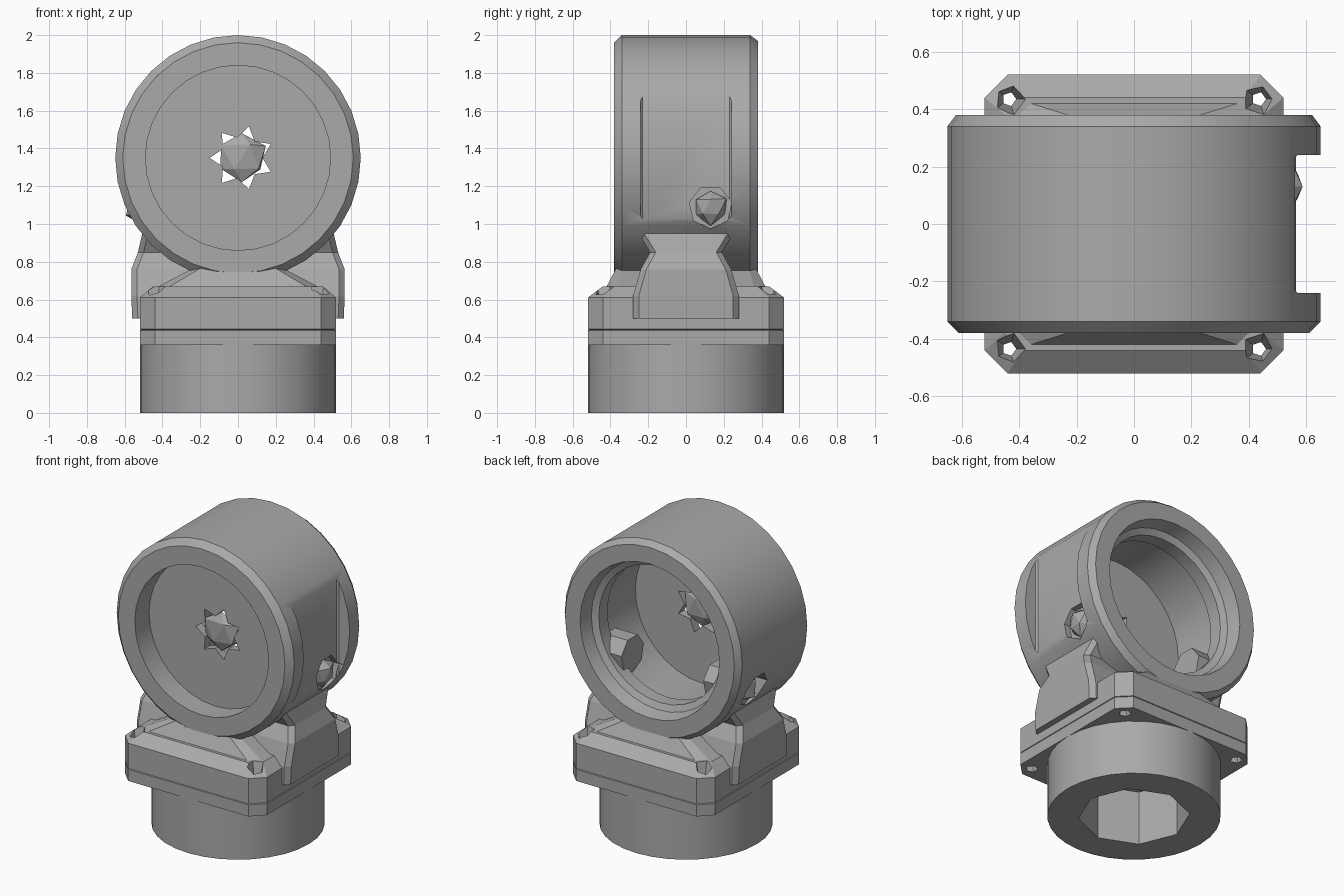
import bpy, bmesh, math, random
from mathutils import Vector, Matrix

random.seed(4)
old = bpy.data.objects.get("Cube")
if old:
    bpy.data.objects.remove(old)

grey = bpy.data.materials.new("plain_grey")
grey.use_nodes = True
GREY = (0.4, 0.4, 0.4, 1)
grey.diffuse_color = GREY
grey.node_tree.nodes["Principled BSDF"].inputs["Base Color"].default_value = GREY

RING_Z = 1.35
TURN = {"x": Matrix.Rotation(math.pi / 2, 4, "Y"),
        "y": Matrix.Rotation(-math.pi / 2, 4, "X"),
        "z": Matrix.Identity(4)}


def finish(bm, name):
    bmesh.ops.recalc_face_normals(bm, faces=bm.faces)
    mesh = bpy.data.meshes.new(name)
    bm.to_mesh(mesh)
    bm.free()
    mesh.materials.append(grey)
    obj = bpy.data.objects.new(name, mesh)
    bpy.context.collection.objects.link(obj)
    return obj


def bridge_rings(bm, rings, closed):
    n = len(rings[0])
    pairs = list(zip(rings, rings[1:]))
    if closed:
        pairs.append((rings[-1], rings[0]))
    else:
        bm.faces.new(rings[0])
        bm.faces.new(rings[-1])
    for a, b in pairs:
        for i in range(n):
            j = (i + 1) % n
            bm.faces.new((a[i], a[j], b[j], b[i]))


def lathe(name, profile, sides, axis, centre, closed=False):
    """Revolve (radius, height) points about an axis."""
    bm = bmesh.new()
    rings = []
    for r, h in profile:
        ring = []
        for k in range(sides):
            a = math.tau * k / sides
            p = TURN[axis] @ Vector((r * math.cos(a), r * math.sin(a), h))
            ring.append(bm.verts.new(p + Vector(centre)))
        rings.append(ring)
    bridge_rings(bm, rings, closed)
    return finish(bm, name)


def rod(name, r, length, sides, axis, centre):
    return lathe(name, [(r, -length / 2), (r, length / 2)], sides, axis, centre)


def loft(name, sections, x=0):
    """Stack rectangles with clipped corners: (z, half x, half y, clip)."""
    bm = bmesh.new()
    rings = []
    for z, hx, hy, c in sections:
        corner = [(hx, hy - c), (hx - c, hy)]
        pts = corner + [(-u, v) for u, v in reversed(corner)]
        pts += [(-u, -v) for u, v in pts]
        rings.append([bm.verts.new((u + x, v, z)) for u, v in pts])
    bridge_rings(bm, rings, False)
    return finish(bm, name)


def cut(obj, cutters):
    for c in cutters:
        c.hide_render = True
        mod = obj.modifiers.new("cut", "BOOLEAN")
        mod.operation = "DIFFERENCE"
        mod.solver = "EXACT"
        mod.object = c
    dg = bpy.context.evaluated_depsgraph_get()
    obj.data = bpy.data.meshes.new_from_object(obj.evaluated_get(dg))
    obj.modifiers.clear()
    for c in cutters:
        bpy.data.objects.remove(c)


def smooth(obj, angle=32):
    bpy.ops.object.select_all(action="DESELECT")
    obj.select_set(True)
    bpy.context.view_layer.objects.active = obj
    bpy.ops.object.shade_smooth_by_angle(angle=math.radians(angle))


# Round housing: chamfered outside, stepped rear opening
housing = lathe("round_housing",
                [(0.49, -0.38), (0.61, -0.38), (0.65, -0.34), (0.65, 0.34),
                 (0.62, 0.38), (0.51, 0.38), (0.49, 0.29), (0.45, 0.27),
                 (0.45, 0.18), (0.49, 0.16)],
                32, "y", (0, 0, RING_Z), closed=True)

# Flat on the left flank and a screw pocket on each flank
flat = loft("flat_cutter", [(0.9, 0.14, 0.24, 0.01), (1.8, 0.14, 0.24, 0.01)], x=0.7)
pockets = [rod("pocket_cutter", 0.115, 0.2, 7, "x", (s * 0.62, 0.13, 1.09))
           for s in (-1, 1)]
cut(housing, [flat] + pockets)
smooth(housing)

# Recessed front disc with a small ragged opening
disc = rod("front_disc", 0.5, 0.06, 16, "y", (0, -0.2, RING_Z))
star = bmesh.new()
layers = []
for y in (-0.3, -0.1):
    layer = []
    for k in range(14):
        a = math.tau * k / 14
        r = 0.17 if k % 2 else 0.11
        layer.append(star.verts.new((0.02 + r * math.cos(a), y,
                                     RING_Z + r * math.sin(a))))
    layers.append(layer)
bridge_rings(star, layers, False)
cut(disc, [finish(star, "star_cutter")])


def gem(name, radius, centre, squash=(1, 1, 1)):
    """Rough faceted lump."""
    bm = bmesh.new()
    bmesh.ops.create_icosphere(bm, subdivisions=1, radius=radius)
    for v in bm.verts:
        v.co *= random.uniform(0.85, 1.15)
        v.co = Vector(a * b for a, b in zip(v.co, squash)) + Vector(centre)
    return finish(bm, name)


gem("disc_hub", 0.14, (0.02, -0.2, RING_Z), (1, 0.3, 1))
for s, side in ((-1, "right"), (1, "left")):
    gem(side + "_screw", 0.09, (s * 0.53, 0.13, 1.09), (0.7, 1, 1))
    rod(side + "_screw_boss", 0.12, 0.2, 7, "x", (s * 0.4, 0.13, 1.09))

# Neck cheeks holding the housing, hollowed to follow its curve
neck = loft("neck", [(0.5, 0.56, 0.28, 0.03), (0.62, 0.565, 0.28, 0.03),
                     (0.76, 0.565, 0.24, 0.03), (0.85, 0.53, 0.19, 0.03),
                     (0.98, 0.5, 0.27, 0.03)])
cut(neck, [rod("neck_cutter", 0.58, 2, 32, "y", (0, 0, RING_Z))])

# Saddle between flange and housing
saddle = loft("saddle", [(0.6, 0.45, 0.43, 0.06), (0.67, 0.42, 0.42, 0.06),
                         (0.765, 0.24, 0.37, 0.04)])
cut(saddle, [rod("saddle_cutter", 0.6, 2, 32, "y", (0, 0, RING_Z))])

# Square flange with clipped corners, a seam and corner bolt holes
flange = loft("square_flange",
              [(0.36, 0.52, 0.52, 0.08), (0.437, 0.52, 0.52, 0.08),
               (0.44, 0.514, 0.514, 0.08), (0.443, 0.52, 0.52, 0.08),
               (0.61, 0.52, 0.52, 0.08), (0.67, 0.45, 0.44, 0.06)])
holes = []
for sx in (-1, 1):
    for sy in (-1, 1):
        holes.append(lathe("bolt_cutter", [(0.05, 0.3), (0.025, 0.42),
                                           (0.025, 0.55), (0.07, 0.72)],
                           5, "z", (sx * 0.435, sy * 0.435, 0)))
cut(flange, holes)

# Round socket below with a faceted bore
socket = rod("socket", 0.52, 0.36, 32, "z", (0, 0, 0.18))
cut(socket, [rod("bore_cutter", 0.335, 1.2, 8, "z", (0, 0, 0.18))])
smooth(socket)
